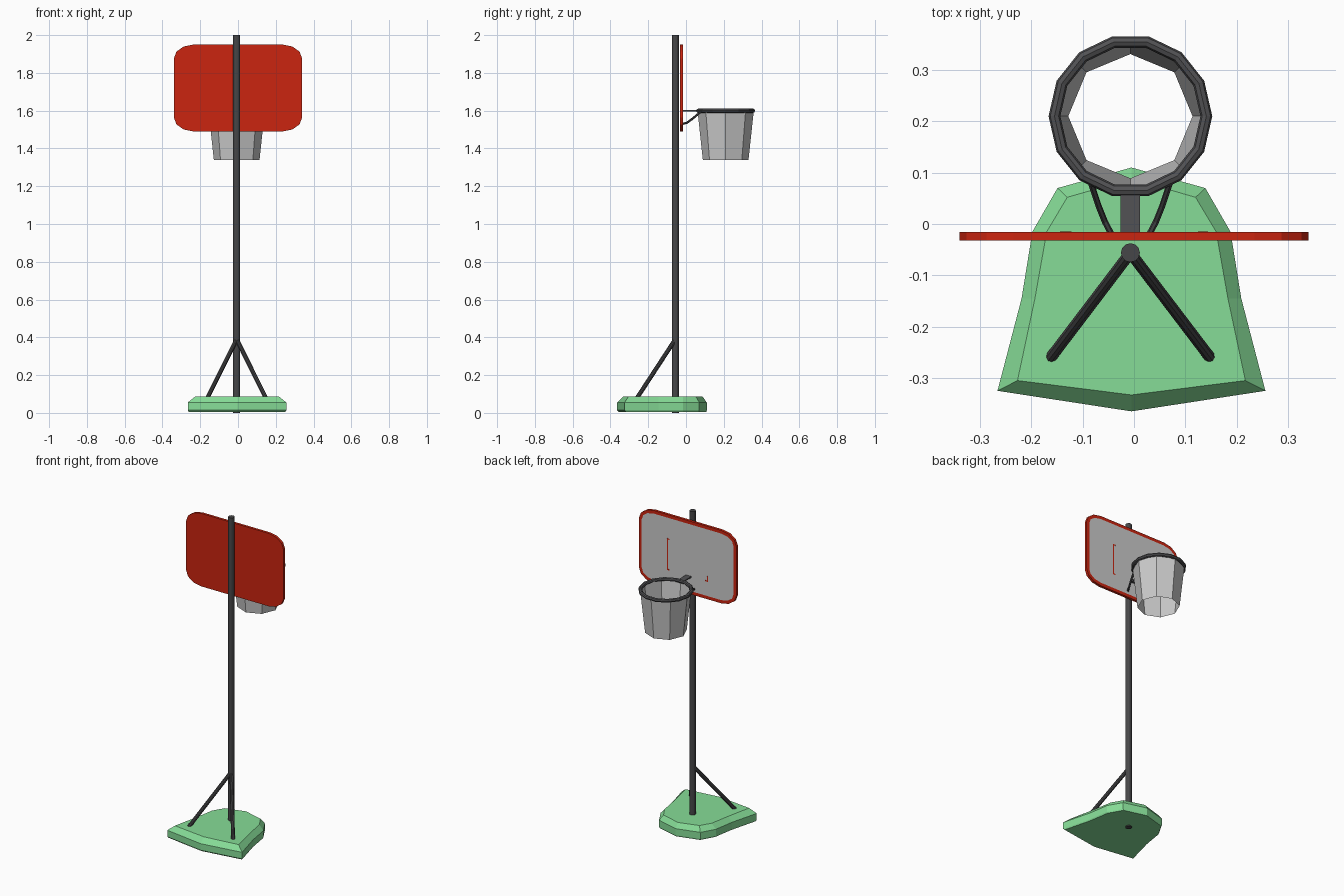
import bpy, bmesh, math
from mathutils import Vector

if "Cube" in bpy.data.objects:
    bpy.data.objects.remove(bpy.data.objects["Cube"])

CX = -0.007  # centre line of pole, hoop and base


def mat(name, rgb):
    m = bpy.data.materials.new(name)
    m.diffuse_color = (*rgb, 1)
    m.use_nodes = True
    m.node_tree.nodes["Principled BSDF"].inputs["Base Color"].default_value = m.diffuse_color
    return m


RED = mat("red", (0.60, 0.018, 0.005))
GREY = mat("light grey", (0.60, 0.60, 0.60))
GREEN = mat("green", (0.24, 0.72, 0.31))
DARK = mat("dark metal", (0.062, 0.062, 0.065))
RIM = mat("rim metal", (0.085, 0.085, 0.09))


def finish(name, bm, *mats, normals=True):
    if normals:
        bmesh.ops.recalc_face_normals(bm, faces=bm.faces)
    me = bpy.data.meshes.new(name)
    bm.to_mesh(me)
    bm.free()
    ob = bpy.data.objects.new(name, me)
    bpy.context.collection.objects.link(ob)
    for m in mats:
        me.materials.append(m)
    return ob


def rod(bm, a, b, r, n):
    a, b = Vector(a), Vector(b)
    res = bmesh.ops.create_cone(bm, cap_ends=True, segments=n, radius1=r, radius2=r,
                                depth=(b - a).length)
    rot = Vector((0, 0, 1)).rotation_difference((b - a).normalized()).to_matrix()
    for v in res["verts"]:
        v.co = rot @ v.co + (a + b) / 2


def box(bm, lo, hi):
    res = bmesh.ops.create_cube(bm, size=1)
    for v in res["verts"]:
        v.co = Vector([lo[i] + (v.co[i] + 0.5) * (hi[i] - lo[i]) for i in range(3)])


def loft(bm, rings, closed=False, caps=True):
    vs = [[bm.verts.new(p) for p in ring] for ring in rings]
    n = len(vs[0])
    pairs = list(zip(vs, vs[1:])) + ([(vs[-1], vs[0])] if closed else [])
    for lo, hi in pairs:
        for i in range(n):
            bm.faces.new((lo[i], lo[(i + 1) % n], hi[(i + 1) % n], hi[i]))
    if caps:
        bm.faces.new(vs[0][::-1])
        bm.faces.new(vs[-1])


# Base: mirrored half outline, lofted up to a bevelled top
def mirrored(half, z):
    left = [(-x, y) for x, y in half[-2:0:-1]]
    return [(x + CX + 0.002, y, z) for x, y in half + left]


outer = [(0, -0.365), (0.261, -0.325), (0.214, -0.145), (0.193, -0.015), (0.144, 0.07), (0, 0.11)]
inner = [(0, -0.333), (0.222, -0.305), (0.188, -0.145), (0.165, -0.015), (0.125, 0.052), (0, 0.088)]
under = [(x * 0.98, y * 0.98) for x, y in outer]
bm = bmesh.new()
loft(bm, [mirrored(under, 0.006), mirrored(outer, 0.014),
          mirrored(outer, 0.055), mirrored(inner, 0.086)])
finish("base", bm, GREEN)

# Pole and two braces
bm = bmesh.new()
rod(bm, (CX, -0.056, 0), (CX, -0.056, 2.0), 0.0185, 12)
finish("pole", bm, DARK)
for side, label in ((-1, "left"), (1, "right")):
    bm = bmesh.new()
    rod(bm, (CX, -0.056, 0.39), (CX + side * 0.155, -0.26, 0.078), 0.0115, 10)
    finish(label + "_brace", bm, DARK)

# Backboard: rounded plate with a grey panel inset on the hoop side
outline = []
for q, (sx, sz) in enumerate(((1, 1), (-1, 1), (-1, -1), (1, -1))):
    for k in range(4):
        a = math.pi / 2 * (q + k / 3)
        outline.append((sx * 0.235 + 0.105 * math.cos(a), 1.72 + sz * 0.155 + 0.075 * math.sin(a)))
bm = bmesh.new()
loft(bm, [[(x, y, z) for x, z in outline] for y in (-0.032, -0.016)])
bmesh.ops.recalc_face_normals(bm, faces=bm.faces)
face = max(bm.faces, key=lambda f: f.normal.y * f.calc_area())
bmesh.ops.inset_region(bm, faces=[face], thickness=0.02)
face.material_index = 1
finish("backboard", bm, RED, GREY)

# Target marks painted on the panel
bm = bmesh.new()
for x0, x1, z0, z1 in ((0.136, 0.144, 1.60, 1.80), (0.125, 0.136, 1.60, 1.607),
                       (0.125, 0.136, 1.793, 1.80), (-0.144, -0.136, 1.60, 1.635),
                       (-0.136, -0.122, 1.60, 1.607)):
    box(bm, (x0, -0.017, z0), (x1, -0.015, z1))
finish("target_marks", bm, RED)

# Hoop ring: 14-sided torus
bm = bmesh.new()
rings = []
for i in range(14):
    a = math.tau * i / 14
    rings.append([(CX + math.cos(a) * (0.148 + 0.0115 * math.cos(b)),
                   0.21 + math.sin(a) * (0.148 + 0.0115 * math.cos(b)),
                   1.60 + 0.0115 * math.sin(b)) for b in [math.tau * j / 8 for j in range(8)]])
loft(bm, rings, closed=True, caps=False)
finish("hoop", bm, RIM)

# Net: open tapered octagon
bm = bmesh.new()
loft(bm, [[(CX + r * math.cos(math.tau * i / 8), 0.21 + r * math.sin(math.tau * i / 8), z)
           for i in range(8)] for r, z in ((0.121, 1.34), (0.149, 1.60))], caps=False)
finish("net", bm, GREY, normals=False)

# Hoop bracket: flat plate and two bent struts
bm = bmesh.new()
box(bm, (CX - 0.019, -0.018, 1.596), (CX + 0.019, 0.064, 1.604))
finish("hoop_plate", bm, RIM)
for side, label in ((-1, "left"), (1, "right")):
    bm = bmesh.new()
    path = [(0.038, -0.018, 1.53), (0.05, 0.005, 1.536), (0.062, 0.035, 1.558), (0.078, 0.083, 1.598)]
    for p, q in zip(path, path[1:]):
        rod(bm, (CX + side * p[0], p[1], p[2]), (CX + side * q[0], q[1], q[2]), 0.006, 6)
    finish(label + "_hoop_strut", bm, DARK)
